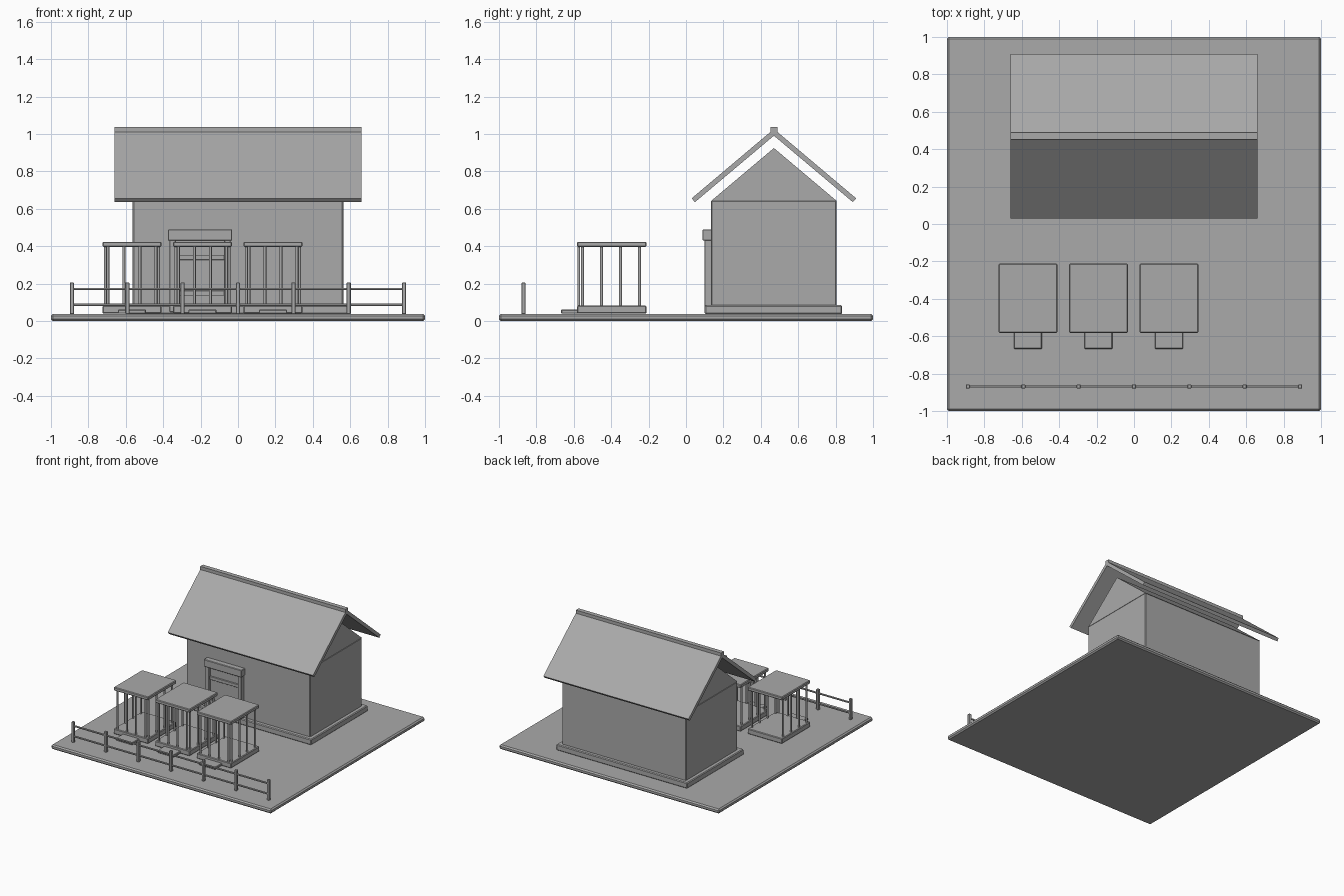
import bpy, math

if "Cube" in bpy.data.objects:
    bpy.data.objects.remove(bpy.data.objects["Cube"])

grey = bpy.data.materials.new("plain grey")
grey.diffuse_color = (0.4, 0.4, 0.4, 1)
grey.use_nodes = True
grey.node_tree.nodes["Principled BSDF"].inputs["Base Color"].default_value = grey.diffuse_color


def mesh_object(name, verts, faces, bevel=0.0):
    me = bpy.data.meshes.new(name)
    me.from_pydata(verts, [], faces)
    me.materials.append(grey)
    ob = bpy.data.objects.new(name, me)
    bpy.context.collection.objects.link(ob)
    if bevel:
        m = ob.modifiers.new("soft edges", 'BEVEL')
        m.width = bevel
        m.segments = 1
    return ob


def prism(name, profile, x0, x1, bevel=0.0):
    """Extrude a counter-clockwise (y, z) profile from x0 to x1."""
    n = len(profile)
    verts = [(x, y, z) for x in (x0, x1) for y, z in profile]
    faces = [tuple(reversed(range(n))), tuple(range(n, 2 * n))]
    faces += [(i, (i + 1) % n, n + (i + 1) % n, n + i) for i in range(n)]
    return mesh_object(name, verts, faces, bevel)


def box(name, x0, x1, y0, y1, z0, z1, bevel=0.004):
    return prism(name, [(y0, z0), (y1, z0), (y1, z1), (y0, z1)], x0, x1, bevel)


def bar(name, x, y, z0, z1, r):
    n = 10
    ring = [(x + r * math.cos(2 * math.pi * i / n), y + r * math.sin(2 * math.pi * i / n))
            for i in range(n)]
    verts = [(a, b, z) for z in (z0, z1) for a, b in ring]
    faces = [tuple(reversed(range(n))), tuple(range(n, 2 * n))]
    faces += [(i, (i + 1) % n, n + (i + 1) % n, n + i) for i in range(n)]
    ob = mesh_object(name, verts, faces)
    for p in ob.data.polygons:
        p.use_smooth = len(p.vertices) == 4
    return ob


# Ground slab
G = 0.037
box("ground_slab", -1, 1, -1, 1, 0, G, 0.01)

# House: plinth, walls, gable
RY = 0.47
box("house_plinth", -0.595, 0.595, 0.10, 0.835, G, 0.085, 0.006)
box("house_walls", -0.563, 0.563, 0.133, 0.805, 0.06, 0.645, 0.006)
prism("gable", [(0.135, 0.643), (0.805, 0.643), (RY, 0.925)], -0.562, 0.562)

# Roof slopes and ridge cap
front = [(RY - 0.44, 0.656), (RY - 0.422, 0.636), (RY, 0.991), (RY, 1.027)]
prism("roof_front", front, -0.66, 0.66)
prism("roof_back", [(2 * RY - y, z) for y, z in reversed(front)], -0.66, 0.66)
box("ridge_cap", -0.66, 0.66, RY - 0.018, RY + 0.018, 1.0, 1.038, 0)

# Doorway
DX = -0.203
box("door_panel", DX - 0.14, DX + 0.14, 0.118, 0.15, G + 0.01, 0.435, 0.002)
for s in (-1, 1):
    box("door_jamb", DX + s * 0.147 - 0.017, DX + s * 0.147 + 0.017, 0.098, 0.15, G + 0.01, 0.435)
box("door_lintel", DX - 0.172, DX + 0.172, 0.088, 0.15, 0.43, 0.49)
for z in (0.15, 0.34):
    box("door_rail", DX - 0.13, DX + 0.13, 0.109, 0.13, z - 0.014, z + 0.014, 0.002)

# Three pens with bars on the front and both sides
for cx in (-0.567, -0.19, 0.187):
    box("pen_floor", cx - 0.157, cx + 0.157, -0.582, -0.212, G + 0.003, 0.083, 0.005)
    box("pen_roof", cx - 0.157, cx + 0.157, -0.582, -0.212, 0.396, 0.424, 0.005)
    box("pen_step", cx - 0.075, cx + 0.075, -0.668, -0.575, G + 0.003, 0.061)
    for k in (-1.5, -0.5, 0.5, 1.5):
        bar("pen_front_bar", cx + k * 0.0855, -0.573, 0.08, 0.4, 0.0075)
        for s in (-1, 1):
            bar("pen_side_bar", cx + s * 0.142, -0.401 + k * 0.1015, 0.08, 0.4, 0.0075)

# Front fence
FY = -0.869
for i in range(7):
    x = (i - 3) * 0.296
    box("fence_post", x - 0.011, x + 0.011, FY - 0.011, FY + 0.011, G, 0.206, 0.003)
for z in (0.087, 0.172):
    box("fence_rail", -0.888, 0.888, FY - 0.006, FY + 0.006, z - 0.006, z + 0.006, 0.002)
